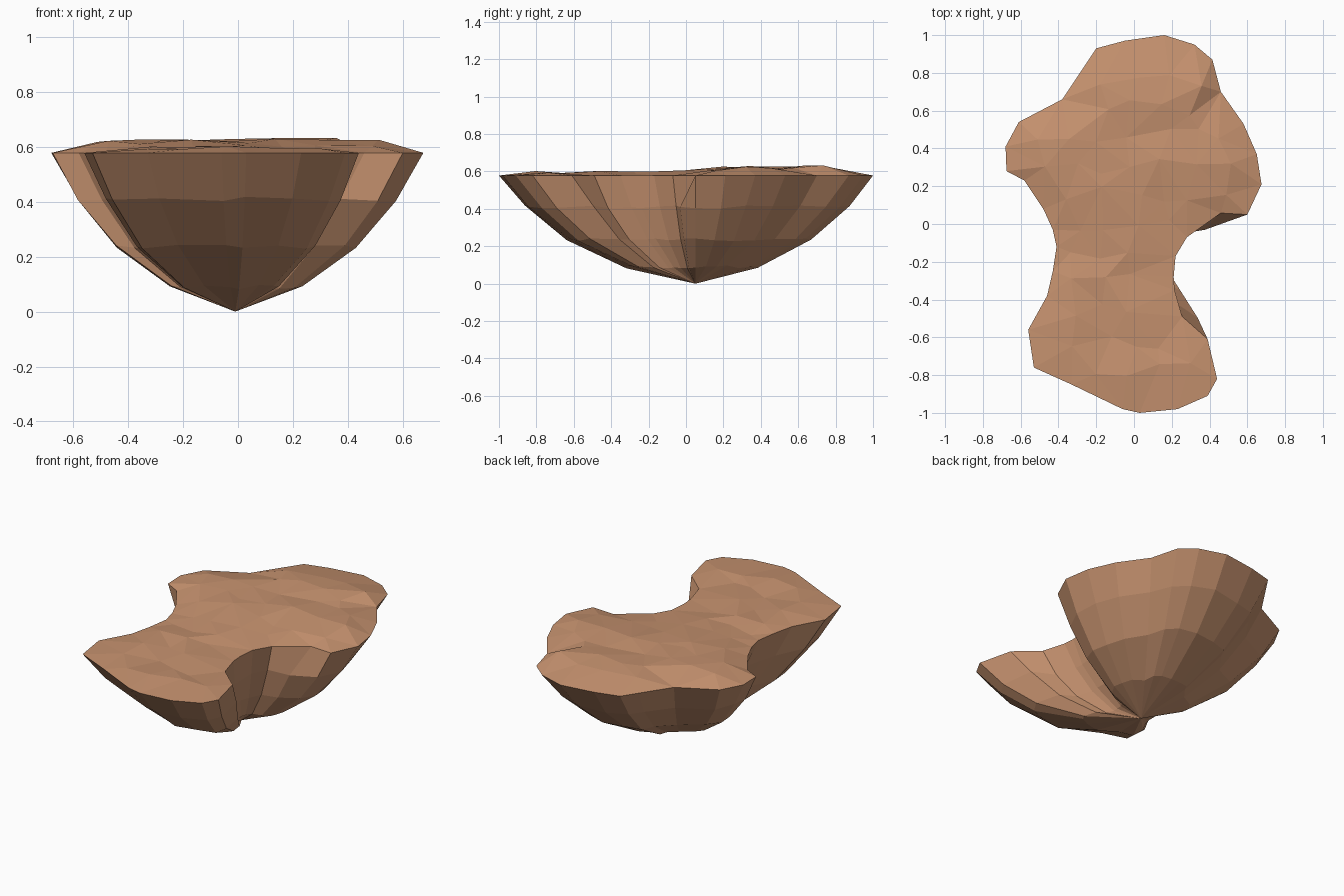
import bpy, bmesh, random
from mathutils import Vector
from mathutils.geometry import delaunay_2d_cdt

if "Cube" in bpy.data.objects:
    bpy.data.objects.remove(bpy.data.objects["Cube"])

random.seed(4)
APEX = Vector((-0.01, 0.05))
RIM_Z = 0.578

# outline of the plateau, counter-clockwise from the right
RIM = [(.675, .21), (.65, .37), (.58, .53), (.46, .70), (.415, .87), (.32, .95), (.16, 1.0),
       (-.05, .97), (-.20, .93), (-.26, .84), (-.38, .66), (-.61, .54), (-.68, .41),
       (-.675, .28), (-.58, .23), (-.48, .08), (-.43, -.03), (-.41, -.12), (-.43, -.25),
       (-.46, -.38), (-.56, -.56), (-.53, -.76), (-.33, -.85), (-.06, -.98), (.03, -1.0),
       (.23, -.98), (.39, -.91), (.44, -.82), (.39, -.61), (.255, -.49), (.215, -.35),
       (.21, -.28), (.22, -.17), (.28, -.07), (.46, .058), (.60, .05)]
# underside rings: scale towards the apex, height
RINGS = [(.86, .41), (.65, .235), (.355, .09)]
# columns that bulge out under the rim, as if the rim were here
BULGE = {28: (.39, -.58), 34: (.44, -.045)}

rim = [Vector(p) for p in RIM]
n = len(rim)


def inside(p):
    hit = False
    for a, b in zip(rim, rim[1:] + rim[:1]):
        if (a.y > p.y) != (b.y > p.y) and p.x < a.x + (b.x - a.x) * (p.y - a.y) / (b.y - a.y):
            hit = not hit
    return hit


def rim_gap(p):
    gap = 9
    for a, b in zip(rim, rim[1:] + rim[:1]):
        d = b - a
        t = max(0, min(1, (p - a).dot(d) / d.dot(d)))
        gap = min(gap, (p - a - d * t).length)
    return gap


def top_height(p):
    base = .592 + .03 * max(0, min(1, (p.y + .1) / .4))
    return base + random.uniform(-.012, .012)


bm = bmesh.new()

# uneven plateau: jittered points triangulated inside the outline
inner = []
for i in range(-4, 5):
    for j in range(-6, 7):
        p = Vector((i * .16 + random.uniform(-.045, .045), j * .155 + random.uniform(-.045, .045)))
        if inside(p) and rim_gap(p) > .07:
            inner.append(p)
edges = [(i, (i + 1) % n) for i in range(n)]
pts, _, tris, *_ = delaunay_2d_cdt(rim + inner, edges, [], 1, 1e-5)
top = []
for p in pts:
    on_rim = min((p - r).length for r in rim) < 1e-3
    top.append(bm.verts.new((p.x, p.y, RIM_Z if on_rim else top_height(p))))
for f in tris:
    bm.faces.new([top[i] for i in f])

# rocky underside: rings shrinking to a single point
rows = [[bm.verts.new((p.x, p.y, RIM_Z)) for p in rim]]
for k, (s, z) in enumerate(RINGS):
    row = []
    for i, p in enumerate(rim):
        src = Vector(BULGE.get(i, p))
        q = APEX + (src - APEX) * s * random.uniform(.985, 1.01)
        row.append(bm.verts.new((q.x, q.y, z + random.uniform(-.008, .008))))
    rows.append(row)
tip = bm.verts.new((APEX.x, APEX.y, 0))
for a, b in zip(rows, rows[1:]):
    for i in range(n):
        j = (i + 1) % n
        bm.faces.new((a[j], a[i], b[i], b[j]))
for i in range(n):
    bm.faces.new((rows[-1][(i + 1) % n], rows[-1][i], tip))

bmesh.ops.remove_doubles(bm, verts=bm.verts, dist=.0005)
bmesh.ops.recalc_face_normals(bm, faces=bm.faces)

mesh = bpy.data.meshes.new("floating_rock")
bm.to_mesh(mesh)
bm.free()
mat = bpy.data.materials.new("tan_earth")
mat.diffuse_color = (.57, .29, .16, 1)
mat.use_nodes = True
mat.node_tree.nodes["Principled BSDF"].inputs["Base Color"].default_value = mat.diffuse_color
mesh.materials.append(mat)
rock = bpy.data.objects.new("floating_rock", mesh)
bpy.context.collection.objects.link(rock)
